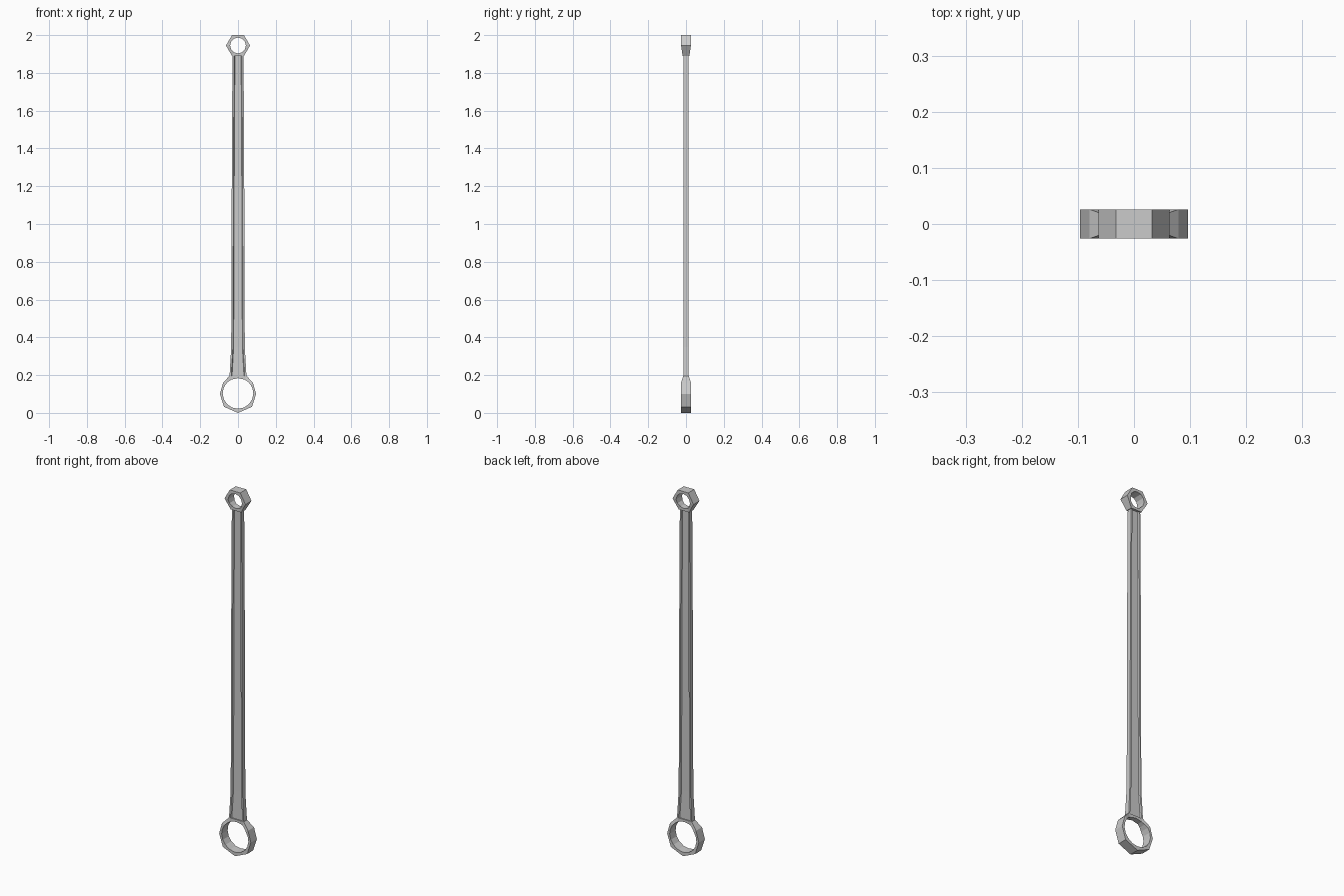
import bpy, bmesh
from math import sin, cos, pi
from mathutils import Vector

if "Cube" in bpy.data.objects:
    bpy.data.objects.remove(bpy.data.objects["Cube"])


def finish(bm, name):
    bmesh.ops.recalc_face_normals(bm, faces=bm.faces)
    me = bpy.data.meshes.new(name)
    bm.to_mesh(me)
    bm.free()
    ob = bpy.data.objects.new(name, me)
    bpy.context.collection.objects.link(ob)
    return ob


def eye(name, outline, cz, radius):
    """Faceted ring: outline points are (x, z, half thickness), hole is round."""
    pts = []
    for i, p in enumerate(outline):
        a, b = Vector(p), Vector(outline[(i + 1) % len(outline)])
        pts += [a, (a + b) / 2]
    bm = bmesh.new()
    rows = []
    for x, z, h in pts:
        d = Vector((x, z - cz)).normalized() * radius
        rows.append([bm.verts.new(c) for c in (
            (x, -h, z), (x, h, z), (d.x, h, d.y + cz), (d.x, -h, d.y + cz))])
    for i, a in enumerate(rows):
        b = rows[(i + 1) % len(rows)]
        for k in range(4):
            m = (k + 1) % 4
            bm.faces.new((a[k], a[m], b[m], b[k]))
    return finish(bm, name)


T = 0.026

# Big lower eye: octagonal outline that thins where it meets the shank
half = [(0.074, 0.032, T), (0.096, 0.1, T), (0.079, 0.16, T), (0.045, 0.196, 0.014)]
outline = [(0, 0, T)] + half + [(-x, z, h) for x, z, h in reversed(half)]
eye("large_eye", outline, 0.103, 0.081)

# Small upper eye: hexagonal outline, thinner at the bottom flat
R = 0.0635
hexa = []
for i in range(6):
    a = i * pi / 3
    hexa.append((R * cos(a), 1.945 + R * sin(a), 0.018 if i in (4, 5) else T))
eye("small_eye", hexa, 1.945, 0.042)

# Shank: tapered beam with a shallow channel on front and back
bm = bmesh.new()
loops = []
for z, w, t in ((0.19, 0.045, 0.014), (0.35, 0.036, 0.012),
                (1.5, 0.032, 0.012), (1.895, 0.029, 0.012)):
    rim, floor, d = w - 0.009, w - 0.013, t - 0.006
    quarter = [(w, -t), (rim, -t), (floor, -d)]
    front = quarter + [(-x, y) for x, y in reversed(quarter)]
    section = front + [(-x, -y) for x, y in front]
    loops.append([bm.verts.new((x, y, z)) for x, y in section])
for a, b in zip(loops, loops[1:]):
    for k in range(len(a)):
        m = (k + 1) % len(a)
        bm.faces.new((a[k], a[m], b[m], b[k]))
bm.faces.new(loops[0])
bm.faces.new(loops[-1])
finish(bm, "shank")
